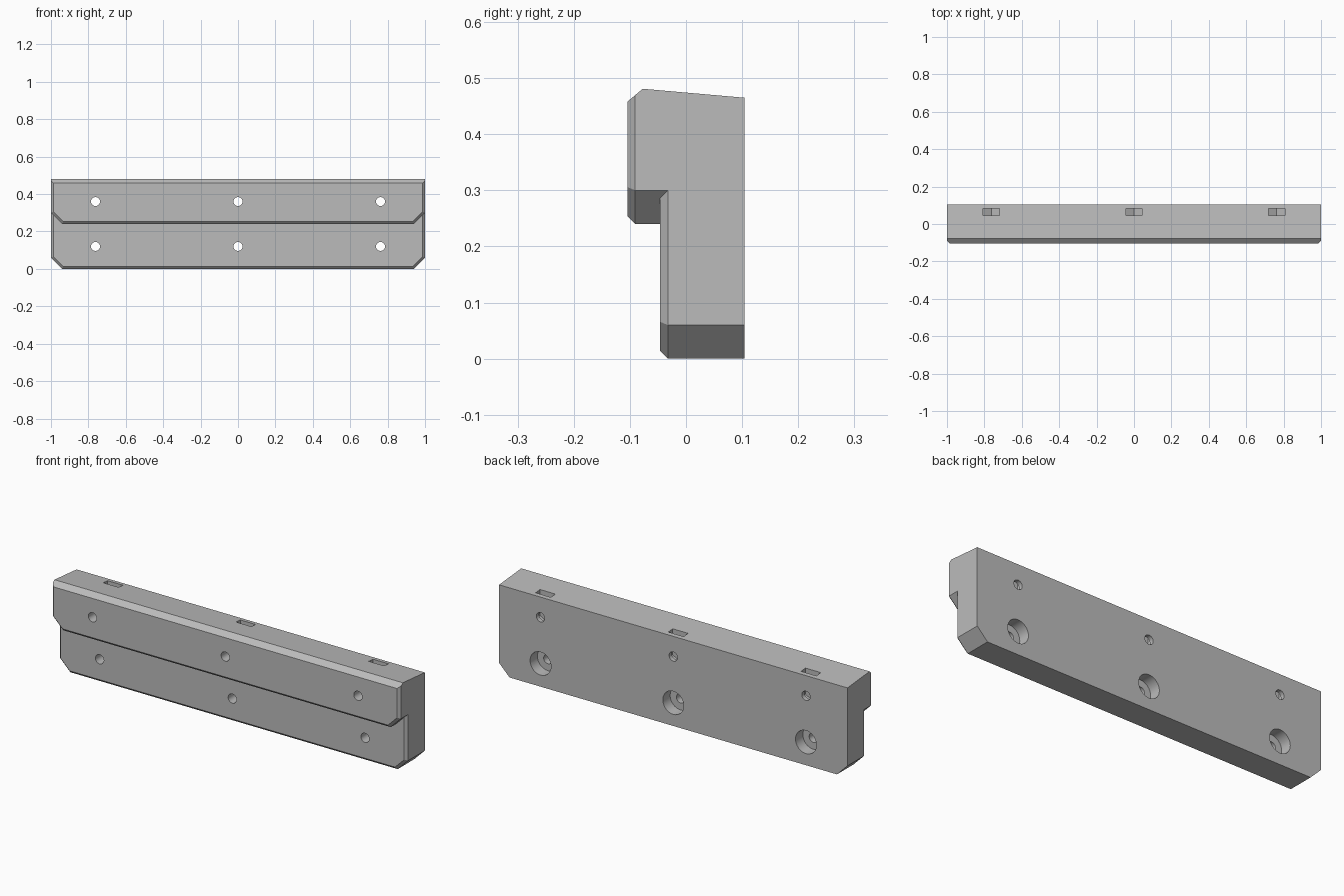
import bpy, bmesh, math
from mathutils import Matrix

if "Cube" in bpy.data.objects:
    bpy.data.objects.remove(bpy.data.objects["Cube"])

BACK, CH, CORNER = 0.1045, 0.014, 0.06

grey = bpy.data.materials.new("plain grey")
grey.diffuse_color = (0.5, 0.5, 0.5, 1)
grey.use_nodes = True
grey.node_tree.nodes["Principled BSDF"].inputs["Base Color"].default_value = grey.diffuse_color


def make_object(name, bm):
    bmesh.ops.recalc_face_normals(bm, faces=bm.faces)
    mesh = bpy.data.meshes.new(name)
    bm.to_mesh(mesh)
    bm.free()
    obj = bpy.data.objects.new(name, mesh)
    bpy.context.collection.objects.link(obj)
    mesh.materials.append(grey)
    return obj


def loft(name, rings):
    """Closed solid through a list of matching rings."""
    bm = bmesh.new()
    loops = [[bm.verts.new(p) for p in ring] for ring in rings]
    n = len(loops[0])
    for a, b in zip(loops, loops[1:]):
        for i in range(n):
            j = (i + 1) % n
            bm.faces.new((a[i], a[j], b[j], b[i]))
    bm.faces.new(loops[0])
    bm.faces.new(loops[-1])
    return make_object(name, bm)


def jaw_ring(y, z0, inset):
    """Outline with clipped lower corners, inset at sides and bottom."""
    x, z = 1 - inset, z0 + inset
    c = CORNER - inset * (2 - math.sqrt(2))
    return [(-x, y, 0.55), (-x, y, z + c), (-x + c, y, z),
            (x - c, y, z), (x, y, z + c), (x, y, 0.55)]


def jaw_block(name, z0, front, back):
    return loft(name, [jaw_ring(front, z0, CH), jaw_ring(front + CH, z0, 0),
                       jaw_ring(back, z0, 0)])


def boolean(target, tool, operation):
    mod = target.modifiers.new("boolean", 'BOOLEAN')
    mod.operation, mod.solver, mod.object = operation, 'EXACT', tool
    bpy.context.view_layer.objects.active = target
    bpy.ops.object.modifier_apply(modifier=mod.name)
    bpy.data.objects.remove(tool, do_unlink=True)


def bore(x, z, radius, y0, y1):
    bm = bmesh.new()
    rot = Matrix.Translation((x, (y0 + y1) / 2, z)) @ Matrix.Rotation(math.pi / 2, 4, 'X')
    bmesh.ops.create_cone(bm, cap_ends=True, segments=32, radius1=radius,
                          radius2=radius, depth=y1 - y0, matrix=rot)
    return make_object("bore_cutter", bm)


def nut_slot(x):
    """Slot open at the top with a pointed floor."""
    w, z = 0.044, 0.36
    prof = [(x - w, 0.6), (x - w, z - 0.025), (x, z - 0.051), (x + w, z - 0.025), (x + w, 0.6)]
    return loft("slot_cutter", [[(px, y, pz) for px, pz in prof] for y in (0.046, 0.082)])


# Stepped body: full-height plate plus overhanging upper lip
body = jaw_block("jaw_body", 0.0, -0.0465, BACK)
boolean(body, jaw_block("upper_lip", 0.24, -BACK, 0.0), 'UNION')

# Sloping top and the bevelled front top edge
bm = bmesh.new()
bm.from_mesh(body.data)
for point, normal in (((0, -0.077, 0.481), (0, 0.016, 0.1815)),
                      ((0, -0.077, 0.481), (0, -0.023, 0.0275))):
    cut = bmesh.ops.bisect_plane(bm, geom=bm.verts[:] + bm.edges[:] + bm.faces[:],
                                 dist=1e-5, plane_co=point, plane_no=normal, clear_outer=True)
    edges = [e for e in cut["geom_cut"] if isinstance(e, bmesh.types.BMEdge)]
    bmesh.ops.holes_fill(bm, edges=edges, sides=0)
bmesh.ops.remove_doubles(bm, verts=bm.verts, dist=1e-5)
bmesh.ops.dissolve_limit(bm, angle_limit=0.01, verts=bm.verts, edges=bm.edges)
bmesh.ops.recalc_face_normals(bm, faces=bm.faces)
bm.to_mesh(body.data)
bm.free()

# Screw holes, rear counterbores and nut slots
for x in (-0.762, 0, 0.762):
    for z in (0.36, 0.12):
        boolean(body, bore(x, z, 0.024, -0.2, 0.2), 'DIFFERENCE')
    boolean(body, bore(x, 0.12, 0.06, BACK - 0.06, 0.2), 'DIFFERENCE')
    boolean(body, nut_slot(x), 'DIFFERENCE')

# Smooth bores, sharp edges elsewhere
bpy.ops.object.select_all(action='DESELECT')
body.select_set(True)
bpy.context.view_layer.objects.active = body
bpy.ops.object.shade_smooth_by_angle(angle=math.radians(20))
